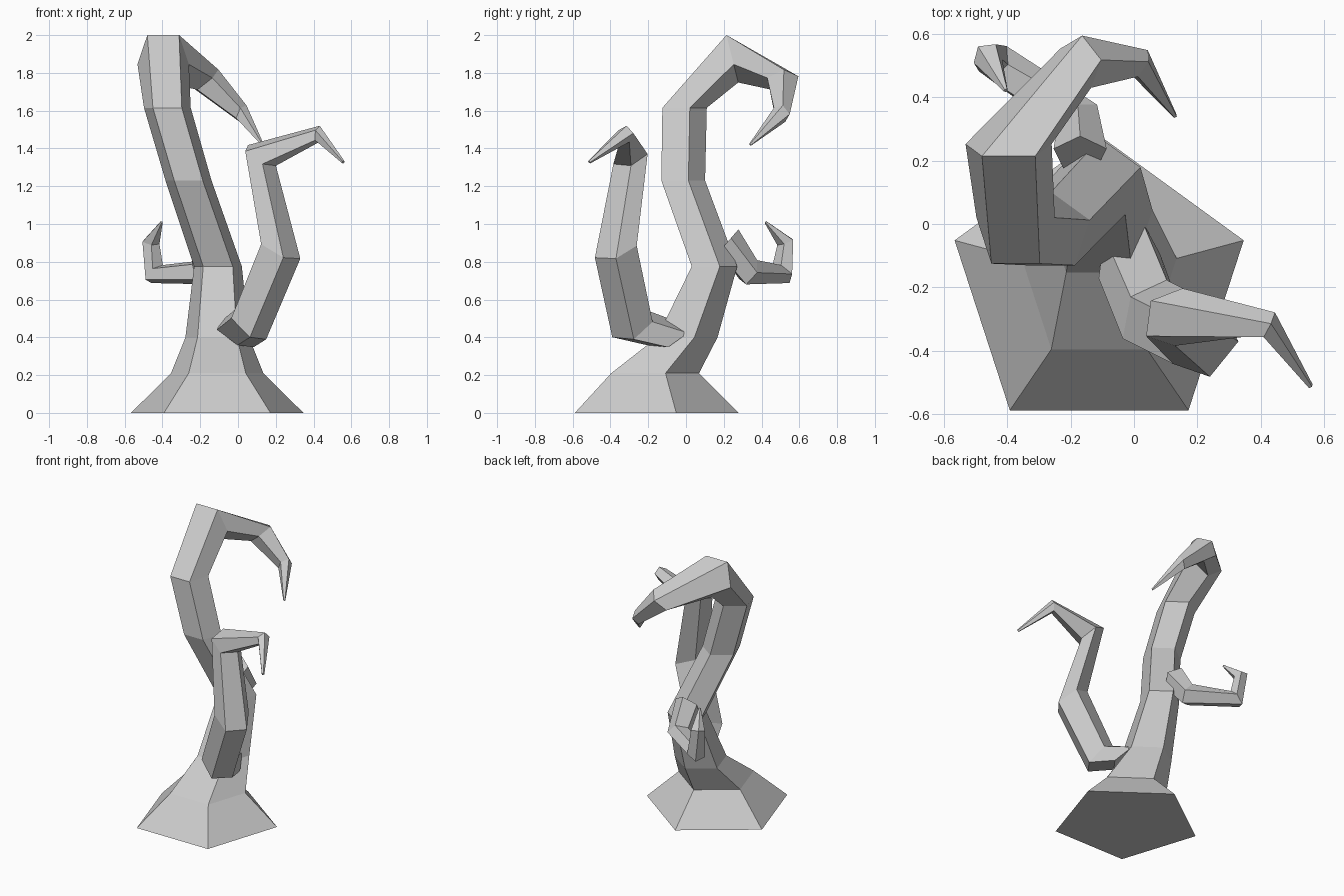
import bpy
from math import cos, sin, tau
from mathutils import Vector


def limb(name, rings, first, sides=5):
    """Loft pentagon rings (centre, normal, radius); 'first' aims corner 0 of the first ring."""
    verts, faces = [], []
    ref, prev = Vector(first), None
    for centre, normal, r in rings:
        n = Vector(normal).normalized()
        if prev is not None:
            ref = prev.rotation_difference(n) @ ref
        ref = (ref - n * ref.dot(n)).normalized()
        side = n.cross(ref)
        for i in range(sides):
            a = tau * i / sides
            verts.append(Vector(centre) + r * (cos(a) * ref + sin(a) * side))
        prev = n
    for k in range(len(rings) - 1):
        for i in range(sides):
            j = (i + 1) % sides
            a, b = k * sides, (k + 1) * sides
            faces.append((a + i, a + j, b + j, b + i))
    faces.append(tuple(reversed(range(sides))))
    faces.append(tuple(range(len(verts) - sides, len(verts))))
    mesh = bpy.data.meshes.new(name)
    mesh.from_pydata(verts, [], faces)
    mesh.update()
    obj = bpy.data.objects.new(name, mesh)
    bpy.context.collection.objects.link(obj)
    return obj


UP = (0, 0, 1)

# Main trunk: flared foot, swaying stem and hooked tip
limb("trunk", [
    ((-0.11, -0.20, 0.00), UP, 0.48),
    ((-0.11, -0.188, 0.21), UP, 0.257),
    ((-0.11, -0.01, 0.40), UP, 0.177),
    ((-0.106, 0.138, 0.775), UP, 0.133),
    ((-0.262, -0.027, 1.23), UP, 0.128),
    ((-0.374, -0.02, 1.615), UP, 0.130),
    ((-0.396, 0.242, 1.888), (0, 0.97, 0.24), 0.143),
    ((-0.17, 0.51, 1.76), (0.64, 0.15, -0.76), 0.088),
    ((0.02, 0.505, 1.585), (0.8, -0.45, -0.4), 0.05),
    ((0.13, 0.34, 1.42), (0.5, -0.65, -0.55), 0.007),
], (0, 1, 0))

# Front branch: low root, rising arm and drooping tip
limb("front_branch", [
    ((-0.02, -0.10, 0.41), (0.5, -0.3, 0.8), 0.12),
    ((0.054, -0.287, 0.465), (0.6, -0.38, 0.7), 0.122),
    ((0.22, -0.372, 0.87), (0.42, -0.3, 0.86), 0.122),
    ((0.115, -0.295, 1.36), (0.5, -0.3, 0.81), 0.1),
    ((0.425, -0.32, 1.475), (0.9, -0.43, -0.1), 0.046),
    ((0.557, -0.512, 1.328), (0.5, -0.65, -0.5), 0.009),
], (0.095, 0.01, -0.075))

# Rear branch: short limb that drops, reaches out and curls upward
limb("rear_branch", [
    ((-0.17, 0.22, 0.905), (0, 0.75, -0.65), 0.088),
    ((-0.18, 0.335, 0.745), (-0.75, 1.1, -0.7), 0.076),
    ((-0.44, 0.51, 0.735), (-0.92, 0.66, 0.9), 0.064),
    ((-0.462, 0.528, 0.905), (0.27, -0.58, 1.6), 0.048),
    ((-0.405, 0.422, 1.01), (0.37, -0.68, 0.65), 0.007),
], (0, 0.65, 0.75))
